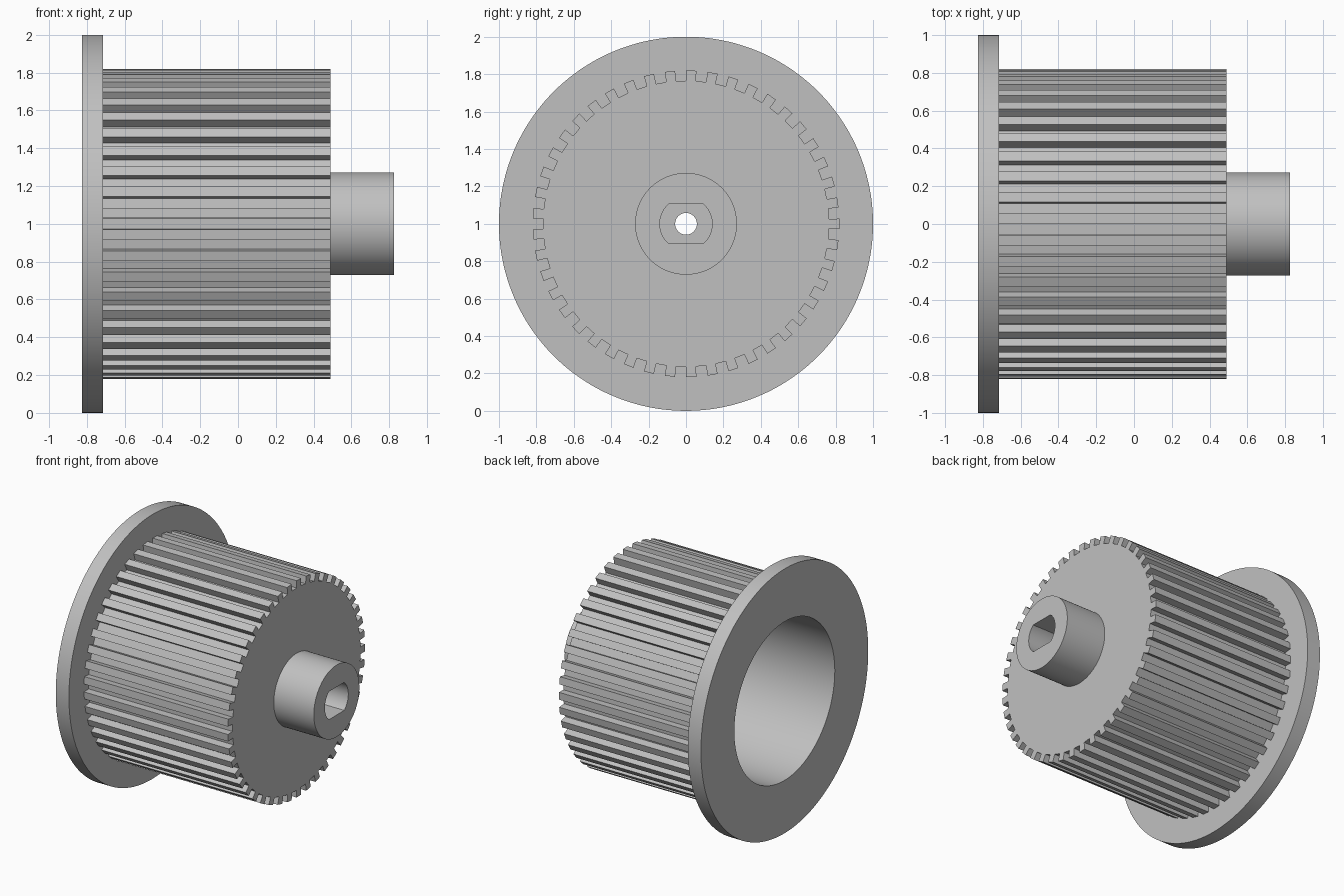
import bpy, bmesh
from math import cos, sin, radians

cube = bpy.data.objects.get("Cube")
if cube:
    bpy.data.objects.remove(cube, do_unlink=True)

TEETH = 45
PITCH = 360 / TEETH
POINTS = TEETH * 4          # every ring shares this count, so rings bridge cleanly

# Main dimensions along the axis and radii
X_BACK, X_FLANGE, X_DRUM, X_HUB = -0.825, -0.715, 0.49, 0.825
X_SOCKET, X_FLOOR = 0.45, 0.33
R_FLANGE, R_TIP, R_ROOT, R_BORE = 1.0, 0.82, 0.765, 0.6
R_HUB, R_SOCKET, R_HOLE, FLAT = 0.272, 0.14, 0.058, 0.106

grey = bpy.data.materials.new("light grey")
grey.use_nodes = True
colour = (0.53, 0.53, 0.53, 1)
grey.diffuse_color = colour
grey.node_tree.nodes["Principled BSDF"].inputs["Base Color"].default_value = colour


def circle(r):
    step = 360 / POINTS
    return [(-r * cos(radians((k - 0.5) * step)), r * sin(radians((k - 0.5) * step)))
            for k in range(POINTS)]


def toothed():
    # gap floor, then tooth tip, repeated round the drum
    ring = []
    half = PITCH * 0.26
    for i in range(TEETH):
        for r, a in ((R_ROOT, -half), (R_ROOT, half), (R_TIP, half), (R_TIP, PITCH - half)):
            t = radians(i * PITCH + a)
            ring.append((-r * cos(t), r * sin(t)))
    return ring


def double_flat():
    return [(y, max(-FLAT, min(FLAT, z))) for y, z in circle(R_SOCKET)]


def loft(name, sections):
    # bridge successive rings placed along the x axis
    bm = bmesh.new()
    rings = [[bm.verts.new((x, y, z + R_FLANGE)) for y, z in ring] for x, ring in sections]
    for a, b in zip(rings, rings[1:]):
        for k in range(POINTS):
            n = (k + 1) % POINTS
            bm.faces.new((a[k], b[k], b[n], a[n]))
    mesh = bpy.data.meshes.new(name)
    bm.to_mesh(mesh)
    bm.free()
    mesh.materials.append(grey)
    obj = bpy.data.objects.new(name, mesh)
    bpy.context.collection.objects.link(obj)
    bpy.ops.object.select_all(action='DESELECT')
    obj.select_set(True)
    bpy.context.view_layer.objects.active = obj
    bpy.ops.object.shade_smooth_by_angle(angle=radians(30))
    return obj


# Wide rim at the open end
loft("flange", [(X_BACK, circle(R_BORE)), (X_BACK, circle(R_FLANGE)),
                (X_FLANGE, circle(R_FLANGE)), (X_FLANGE, toothed())])

# Toothed drum with its end face
loft("toothed_drum", [(X_FLANGE, toothed()), (X_DRUM, toothed()), (X_DRUM, circle(R_HUB))])

# Hub with flat-sided shaft socket and screw hole
loft("hub", [(X_DRUM, circle(R_HUB)), (X_HUB, circle(R_HUB)), (X_HUB, double_flat()),
             (X_SOCKET, double_flat()), (X_SOCKET, circle(R_HOLE)), (X_FLOOR, circle(R_HOLE))])

# Hollow inside of the drum
loft("bore", [(X_FLOOR, circle(R_HOLE)), (X_FLOOR, circle(R_BORE)), (X_BACK, circle(R_BORE))])
